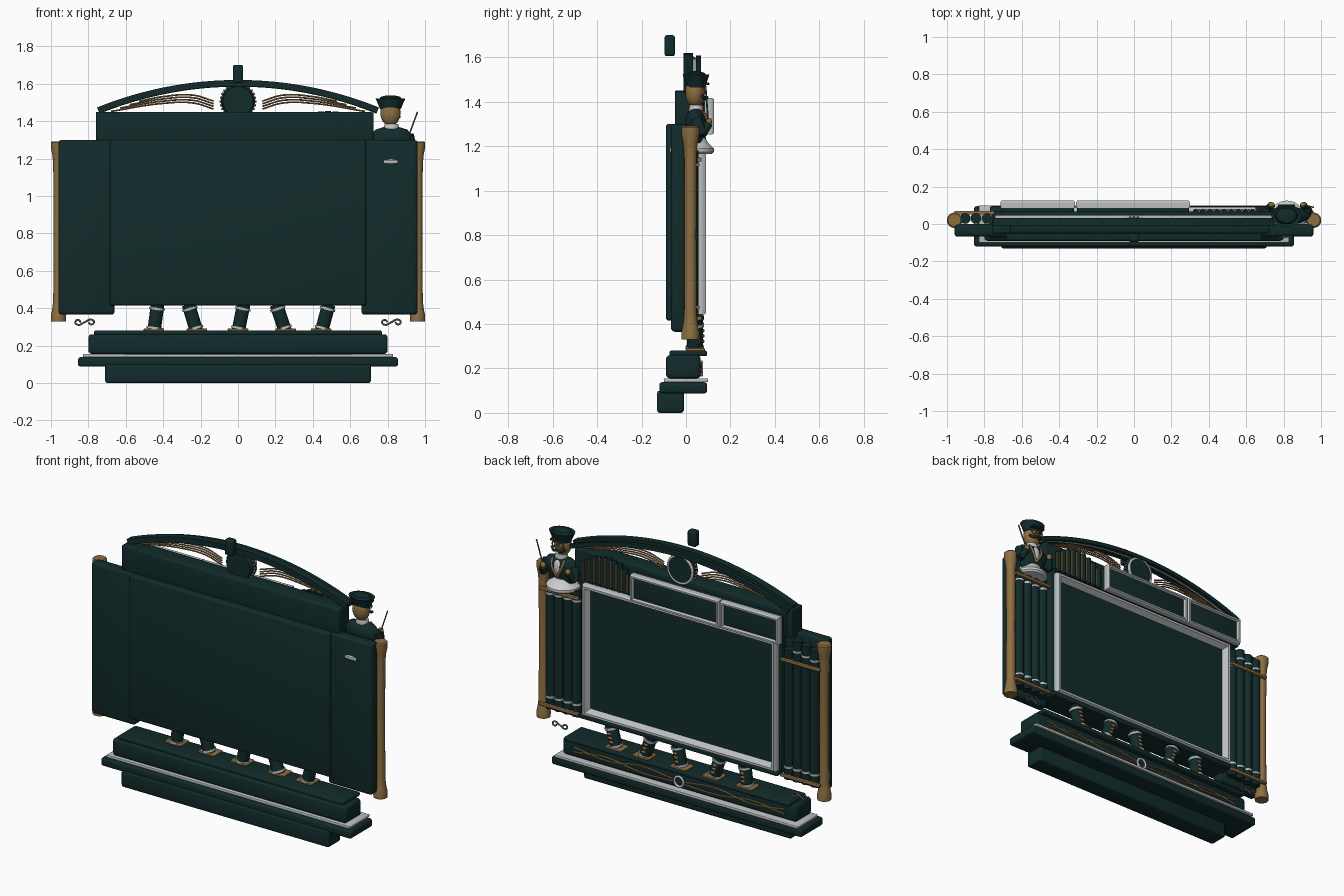
import bpy, bmesh, math
from mathutils import Vector

if "Cube" in bpy.data.objects:
    bpy.data.objects.remove(bpy.data.objects["Cube"])

def mat(name, c):
    m = bpy.data.materials.new(name)
    m.diffuse_color = (*c, 1)
    m.use_nodes = True
    m.node_tree.nodes["Principled BSDF"].inputs["Base Color"].default_value = m.diffuse_color
    return m

TEAL = mat("dark_teal", (0.006, 0.024, 0.024))
GOLD = mat("antique_gold", (0.27, 0.16, 0.055))
SILVER = mat("silver", (0.50, 0.52, 0.53))
GREY = mat("dark_steel", (0.10, 0.11, 0.115))
WHITE = mat("shirt_white", (0.62, 0.63, 0.62))

def finish(name, bm, m, smooth=True):
    bmesh.ops.recalc_face_normals(bm, faces=bm.faces)
    me = bpy.data.meshes.new(name)
    bm.to_mesh(me)
    bm.free()
    me.materials.append(m)
    ob = bpy.data.objects.new(name, me)
    bpy.context.collection.objects.link(ob)
    if smooth:
        bpy.ops.object.select_all(action='DESELECT')
        ob.select_set(True)
        bpy.context.view_layer.objects.active = ob
        bpy.ops.object.shade_smooth_by_angle(angle=math.radians(40))
    return ob

def box(name, x, y, z, m=TEAL, bev=0.012):
    bm = bmesh.new()
    bmesh.ops.create_cube(bm, size=1)
    for v in bm.verts:
        for i, (a, b) in enumerate((x, y, z)):
            v.co[i] = (a + b) / 2 + v.co[i] * (b - a)
    if bev:
        bmesh.ops.bevel(bm, geom=bm.edges[:], offset=bev, segments=3, profile=0.5, affect='EDGES')
    return finish(name, bm, m)

def lathe(name, prof, at, m=TEAL, n=24, scale=(1, 1), axis=(0, 0, 1)):
    """Spin (radius, height) points round the given axis."""
    bm = bmesh.new()
    rot = Vector((0, 0, 1)).rotation_difference(Vector(axis))
    rings = []
    for r, h in prof:
        rings.append([bm.verts.new(rot @ Vector((r * scale[0] * math.cos(2 * math.pi * i / n),
                      r * scale[1] * math.sin(2 * math.pi * i / n), h)) + Vector(at)) for i in range(n)])
    for a, b in zip(rings, rings[1:]):
        for i in range(n):
            bm.faces.new((a[i], a[(i + 1) % n], b[(i + 1) % n], b[i]))
    bm.faces.new(rings[0])
    bm.faces.new(rings[-1])
    return finish(name, bm, m)

def rod(name, a, b, r, m=TEAL, n=16):
    d = Vector(b) - Vector(a)
    return lathe(name, [(r, 0), (r, d.length)], a, m, n, axis=d)

def ball(name, at, s, m):
    bm = bmesh.new()
    bmesh.ops.create_uvsphere(bm, u_segments=20, v_segments=12, radius=1)
    for v in bm.verts:
        v.co = Vector(at) + Vector((v.co.x * s[0], v.co.y * s[1], v.co.z * s[2]))
    return finish(name, bm, m)

def wire(name, pts, r, m=GOLD, cyclic=False):
    cu = bpy.data.curves.new(name, 'CURVE')
    cu.dimensions = '3D'
    cu.bevel_depth, cu.bevel_resolution, cu.resolution_u = r, 2, 8
    sp = cu.splines.new('BEZIER')
    sp.bezier_points.add(len(pts) - 1)
    for p, q in zip(sp.bezier_points, pts):
        p.co = q
        p.handle_left_type = p.handle_right_type = 'AUTO'
    sp.use_cyclic_u = cyclic
    cu.use_fill_caps = True
    cu.materials.append(m)
    ob = bpy.data.objects.new(name, cu)
    bpy.context.collection.objects.link(ob)
    return ob

def ring(name, c, R, r, m):
    return wire(name, [(c[0] + R * math.cos(i * math.pi / 4), c[1], c[2] + R * math.sin(i * math.pi / 4))
                       for i in range(8)], r, m, True)

def frame(name, x, z, prof, m=SILVER):
    """Rectangular moulding: prof lists (inset, y)."""
    bm = bmesh.new()
    loops = [[bm.verts.new(p) for p in ((x[0] + d, y, z[0] + d), (x[1] - d, y, z[0] + d),
             (x[1] - d, y, z[1] - d), (x[0] + d, y, z[1] - d))] for d, y in prof]
    for a, b in zip(loops, loops[1:] + loops[:1]):
        for i in range(4):
            bm.faces.new((a[i], a[(i + 1) % 4], b[(i + 1) % 4], b[i]))
    return finish(name, bm, m, False)

def arch(name, y, r0, r1, m, half=0.385, n=40):
    """Curved beam centred below the cabinet."""
    bm = bmesh.new()
    secs = []
    for i in range(n + 1):
        t = half * (2 * i / n - 1)
        secs.append([bm.verts.new((r * math.sin(t), yy, -0.386 + r * math.cos(t)))
                     for r, yy in ((r0, y[0]), (r1, y[0]), (r1, y[1]), (r0, y[1]))])
    for a, b in zip(secs, secs[1:]):
        for k in range(4):
            bm.faces.new((a[k], a[(k + 1) % 4], b[(k + 1) % 4], b[k]))
    bm.faces.new(secs[0])
    bm.faces.new(secs[-1])
    return finish(name, bm, m)

# stepped plinth
box("plinth_foot", (-.71, .71), (-.13, -.01), (0, .1))
box("plinth_step", (-.855, .855), (-.12, .095), (.088, .138))
box("plinth_silver_band", (-.83, .83), (-.1, .1), (.138, .155), SILVER, .004)
box("plinth_block", (-.8, .8), (-.09, .066), (.155, .26), bev=.018)
box("plinth_top", (-.77, .77), (-.075, .095), (.255, .28), bev=.008)
ring("plinth_rosette", (0, .07, .2), .03, .007, SILVER)
for s in (-1, 1):
    for k in (0, 1):
        wire("plinth_filigree", [(s * .04, .068, .205 - .015 * k), (s * .25, .068, .225 - .04 * k),
             (s * .5, .068, .195 + .02 * k), (s * .72, .068, .22 - .03 * k)], .005)
    # small scrolls hanging under the wings
    wire("scroll", [(s * .82 + u, .06, .325 + w) for u, w in ((-.02, .0), (-.035, .012), (-.05, 0), (-.035, -.014),
         (0, 0), (.035, .014), (.05, 0), (.035, -.012), (.02, 0))], .005, GREY)

# tilted legs between plinth and cabinet
for xb, xt in ((-.45, -.43), (-.22, -.265), (0, .03), (.255, .205), (.445, .485)):
    a, b = Vector((xb, .04, .27)), Vector((xt, .04, .42))
    rod("leg", a, b, .036, n=24)
    for t in (.12, .8):
        rod("leg_collar", a.lerp(b, t), a.lerp(b, t + .08), .042, SILVER, 24)
    box("leg_gold_foot", (xb - .055, xb + .055), (.0, .085), (.279, .291), GOLD, .004)
    for k in range(3):
        p = a.lerp(b, .35 + .16 * k)
        ball("leg_stud", (p.x, .077, p.z), (.016, .006, .008), GOLD)

# cabinet body, wings and header
box("cabinet_body", (-.685, .685), (-.09, .05), (.415, 1.3))
box("header", (-.725, .725), (-.05, .055), (1.28, 1.448))
for s in (-1, 1):
    box("wing", sorted((s * .66, s * .96)), (-.068, .0), (.365, 1.3), bev=.018)
box("header_shoulder", (-.76, -.66), (-.05, .05), (1.28, 1.45), bev=.005)

# screen with silver moulding
frame("screen_frame", (-.67, .655), (.44, 1.25), [(0, .04), (0, .075), (.008, .09), (.022, .09), (.042, .055), (.042, .04)])
box("screen_panel", (-.63, .62), (.04, .056), (.48, 1.21), bev=0)
box("screen_sill", (-.68, .68), (.03, .08), (.415, .442), TEAL, .006)

# two header displays
for x0, x1 in ((-.715, -.315), (-.31, .3)):
    box("display_box", (x0 + .006, x1 - .006), (.04, .11), (1.258, 1.412), bev=.006)
    frame("display_frame", (x0, x1), (1.252, 1.418), [(0, .085), (0, .115), (.006, .125), (.016, .125), (.022, .111), (.022, .085)])

# small fan of pipes beside the displays
for i in range(9):
    x = .33 + i * .038
    top = 1.375 + .08 * math.sin(math.pi * (i + .8) / 9.6)
    rod("fan_pipe", (x, .065, 1.265), (x, .065, top), .016)
    rod("fan_gold_strip", (x + .019, .075, 1.275), (x + .019, .075, top - .012), .006, GOLD, 8)

# gold end columns, wing pipes and racks
col = [(.04, .33), (.041, .36), (.034, .39), (.028, .44), (.026, .8), (.028, 1.17), (.033, 1.22), (.041, 1.26), (.041, 1.285), (.034, 1.292)]
for s in (-1, 1):
    lathe("gold_column", col, (s * .96, .02, 0), GOLD, 28)
    for i, x in enumerate((.725, .785, .845, .903)):
        top = 1.28 - .012 * i if s < 0 else 1.18
        if s < 0 and i == 0:
            top = 1.2
        rod("wing_pipe", (s * x, .03, .4), (s * x, .03, top), .027, n=20)
        for z in (.47, top - .07):
            rod("pipe_band", (s * x, .03, z), (s * x, .03, z + .012), .030, SILVER, 20)
    for z in (.425, 1.14):
        box("gold_rack", sorted((s * .69, s * .96)), (.05, .07), (z - .009, z + .009), GOLD, .004)

# arched crest
arch("crest_arch", (-.012, .032), 1.972, 2.006, TEAL)
arch("crest_silver_line", (.03, .045), 1.972, 1.98, SILVER)
arch("crest_front_arch", (.045, .068), 1.97, 1.994, TEAL)
box("crest_finial", (-.028, .028), (-.096, -.05), (1.605, 1.7), bev=.01)
lathe("medallion", [(.08, 0), (.088, .01), (.088, .05), (.078, .06)], (0, .0, 1.505), TEAL, 36, axis=(0, 1, 0))
ring("medallion_rim", (0, .055, 1.505), .083, .008, SILVER)
for i in range(28):
    t = i * math.tau / 28
    ball("medallion_bead", (.092 * math.cos(t), .03, 1.505 + .092 * math.sin(t)), (.007, .012, .007), GREY)
for s in (-1, 1):
    for i in range(4):
        wire("crest_feather", [(s * .13, .03, 1.465 + .014 * i), (s * .24, .03, 1.497 + .014 * i),
             (s * .40, .03, 1.495 + .012 * i), (s * (.68 - .05 * i), .03, 1.452 + .018 * i)], .0045)

# conductor bust on a silver dish
X, Y = .82, .045
lathe("bust_dish", [(.09, 1.165), (.1, 1.175), (.1, 1.19), (.075, 1.215), (.06, 1.24)], (X - .003, .025, 0), WHITE, 32)
lathe("bust_jacket", [(.075, 1.215), (.085, 1.25), (.11, 1.29), (.115, 1.32), (.085, 1.355), (.035, 1.37)], (X, Y, 0), TEAL, 28, (1, .42))
lathe("bust_collar", [(.034, 1.345), (.042, 1.36), (.036, 1.385)], (X, Y, 0), WHITE, 20, (1, .8))
ball("bust_shirt", (X, .082, 1.31), (.026, .014, .045), WHITE)
ball("bust_head", (X - .005, Y - .005, 1.445), (.054, .044, .072), GOLD)
lathe("bust_cap", [(.056, 1.465), (.066, 1.49), (.08, 1.522), (.062, 1.515), (.052, 1.53), (.02, 1.538)], (X - .005, Y, 0), TEAL, 28, (1, .75))
box("bust_cap_peak", (X - .05, X + .04), (.075, .105), (1.475, 1.487), TEAL, .004)
wire("bust_moustache", [(X - .045, .075, 1.425), (X - .02, .09, 1.413), (X, .093, 1.42), (X + .02, .09, 1.413), (X + .045, .075, 1.425)], .008, TEAL)
for s in (-1, 1):
    ring("bust_spectacle", (X - .005 + s * .022, .088, 1.452), .016, .004, GOLD)
    wire("bust_lapel", [(X + s * .04, .07, 1.36), (X + s * .035, .092, 1.32), (X, .088, 1.25)], .007)
    rod("bust_upper_arm", (X + s * .095, Y, 1.325), (X + s * .11, .07, 1.25), .026)
    rod("bust_forearm", (X + s * .11, .07, 1.25), (X + s * .085, .1, 1.30), .02)
    ball("bust_hand", (X + s * .085, .103, 1.31), (.017, .014, .018), GOLD)
rod("baton", (.905, .1, 1.30), (.96, .09, 1.45), .004, GREY, 8)
